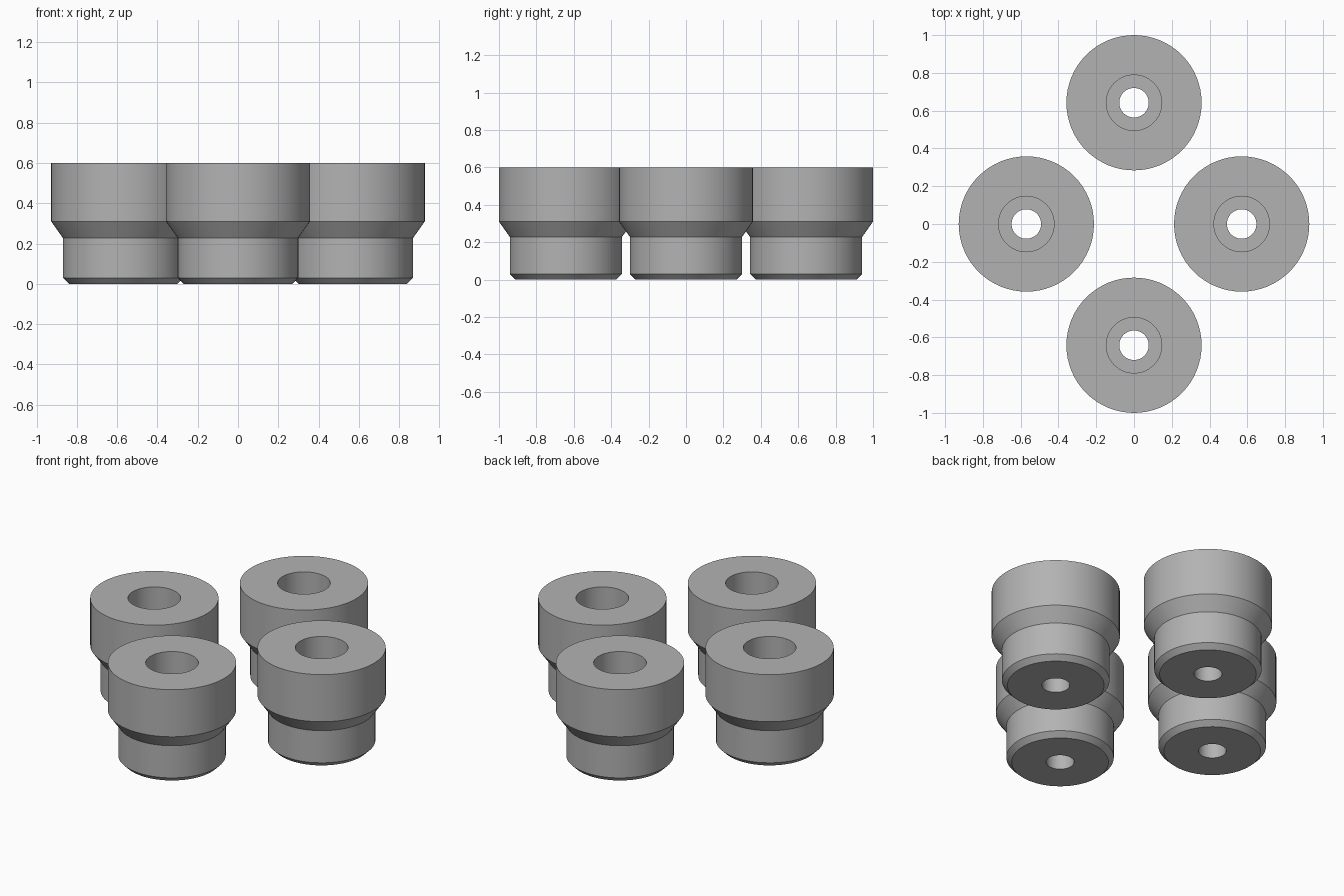
import bpy
import bmesh
import math

cube = bpy.data.objects.get("Cube")
if cube:
    bpy.data.objects.remove(cube, do_unlink=True)

SEGMENTS = 64

# Plain grey for every foot
grey = bpy.data.materials.new("plain grey")
grey.use_nodes = True
colour = (0.45, 0.45, 0.45, 1)
grey.diffuse_color = colour
grey.node_tree.nodes["Principled BSDF"].inputs["Base Color"].default_value = colour

# Closed section (radius, height): outside going up, counterbore and hole going down
SECTION = [
    (0.27, 0), (0.30, 0.03), (0.30, 0.228), (0.358, 0.31), (0.358, 0.6),
    (0.147, 0.6), (0.147, 0.3), (0.078, 0.3), (0.078, 0),
]


def make_foot(name, x, y):
    """Revolve the section into one foot with a stepped screw hole."""
    bm = bmesh.new()
    rings = []
    for radius, z in SECTION:
        ring = []
        for i in range(SEGMENTS):
            a = math.tau * i / SEGMENTS
            ring.append(bm.verts.new((radius * math.cos(a), radius * math.sin(a), z)))
        rings.append(ring)
    for k, low in enumerate(rings):
        high = rings[(k + 1) % len(rings)]
        for i in range(SEGMENTS):
            j = (i + 1) % SEGMENTS
            bm.faces.new((low[i], low[j], high[j], high[i]))
    bmesh.ops.recalc_face_normals(bm, faces=bm.faces)
    mesh = bpy.data.meshes.new(name)
    bm.to_mesh(mesh)
    bm.free()
    mesh.materials.append(grey)
    foot = bpy.data.objects.new(name, mesh)
    foot.location = (x, y, 0)
    bpy.context.collection.objects.link(foot)
    return foot


# Four feet in a diamond
feet = [
    make_foot("front_foot", 0, -0.642),
    make_foot("back_foot", 0, 0.642),
    make_foot("left_foot", 0.57, 0),
    make_foot("right_foot", -0.57, 0),
]

# Smooth walls with crisp rims
bpy.ops.object.select_all(action="DESELECT")
for foot in feet:
    foot.select_set(True)
bpy.context.view_layer.objects.active = feet[0]
bpy.ops.object.shade_smooth_by_angle(angle=math.radians(20))
